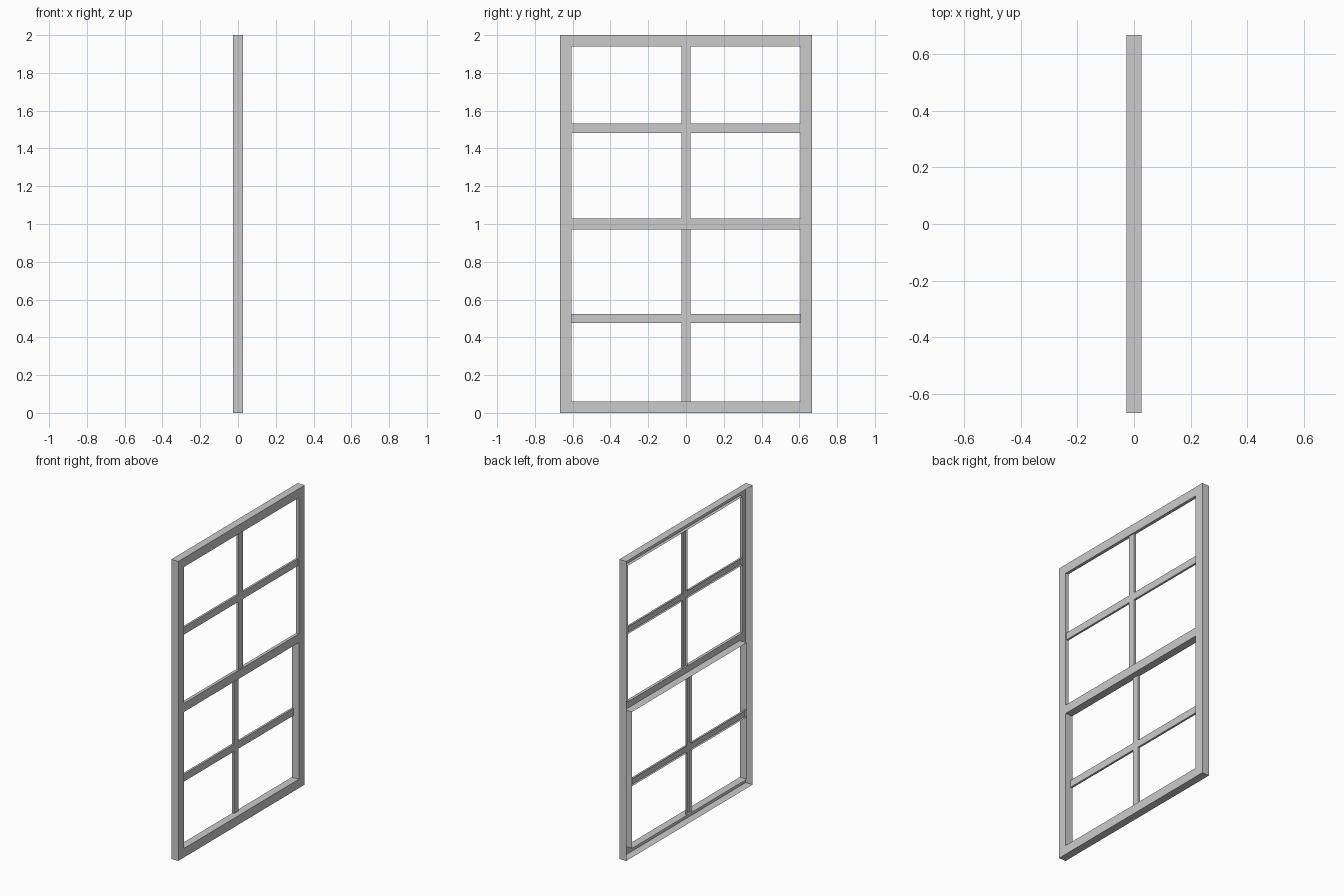
import bpy
import bmesh

cube = bpy.data.objects.get("Cube")
if cube:
    bpy.data.objects.remove(cube, do_unlink=True)

grey = bpy.data.materials.new("window_grey")
grey.use_nodes = True
colour = (0.6, 0.6, 0.6, 1)
grey.diffuse_color = colour
grey.node_tree.nodes["Principled BSDF"].inputs["Base Color"].default_value = colour

FACE, BACK = 0.026, -0.026      # depth limits of the window
UPPER_BACK = 0.005              # back of the shallow upper sash
HALF_W, HEIGHT = 0.667, 2.0
OPEN_W = 0.605                  # half width of both openings
LOWER = (0.06, 0.972)           # bottom and top of each opening
UPPER = (1.03, 1.94)
BAR = 0.024                     # half width of the glazing bars


def rectangle(half_w, low, high):
    return [(-half_w, low), (half_w, low), (half_w, high), (-half_w, high)]


def plate(bm, outline, x):
    bm.faces.new([bm.verts.new((x, y, z)) for y, z in outline])


def walls(bm, outline, front, back, inward=False):
    """Strip of faces swept through the depth along a closed outline."""
    for a, b in zip(outline, outline[1:] + outline[:1]):
        quad = [(front, *a), (back, *a), (back, *b), (front, *b)]
        if inward:
            quad.reverse()
        bm.faces.new([bm.verts.new(p) for p in quad])


def finish(bm, name):
    bmesh.ops.remove_doubles(bm, verts=bm.verts, dist=0.0001)
    mesh = bpy.data.meshes.new(name)
    bm.to_mesh(mesh)
    bm.free()
    mesh.materials.append(grey)
    bpy.context.collection.objects.link(bpy.data.objects.new(name, mesh))


# Frame shell: front face with two openings, outer rim and opening linings
bm = bmesh.new()
ys = [-HALF_W, -OPEN_W, OPEN_W, HALF_W]
zs = [0, *LOWER, *UPPER, HEIGHT]
for row in range(5):
    for col in range(3):
        if col == 1 and row in (1, 3):
            continue
        y0, y1, z0, z1 = ys[col], ys[col + 1], zs[row], zs[row + 1]
        plate(bm, [(y0, z0), (y1, z0), (y1, z1), (y0, z1)], FACE)
walls(bm, rectangle(HALF_W, 0, HEIGHT), FACE, BACK)
walls(bm, rectangle(OPEN_W, *LOWER), FACE, BACK, True)
walls(bm, rectangle(OPEN_W, *UPPER), FACE, UPPER_BACK, True)
finish(bm, "window_frame")


# Glazing bars: a hollow-backed cross in each sash
def glazing_bars(name, opening, middle, front, back):
    low, high = opening
    b, w = BAR, OPEN_W
    left, right = middle - b, middle + b
    cross = [(-b, low), (b, low), (b, left), (w, left), (w, right), (b, right),
             (b, high), (-b, high), (-b, right), (-w, right), (-w, left), (-b, left)]
    bm = bmesh.new()
    plate(bm, cross, front)
    walls(bm, cross, front, back)
    finish(bm, name)


glazing_bars("upper_glazing_bars", UPPER, 1.507, 0.019, UPPER_BACK)
glazing_bars("lower_glazing_bars", LOWER, 0.5, -0.012, BACK)
